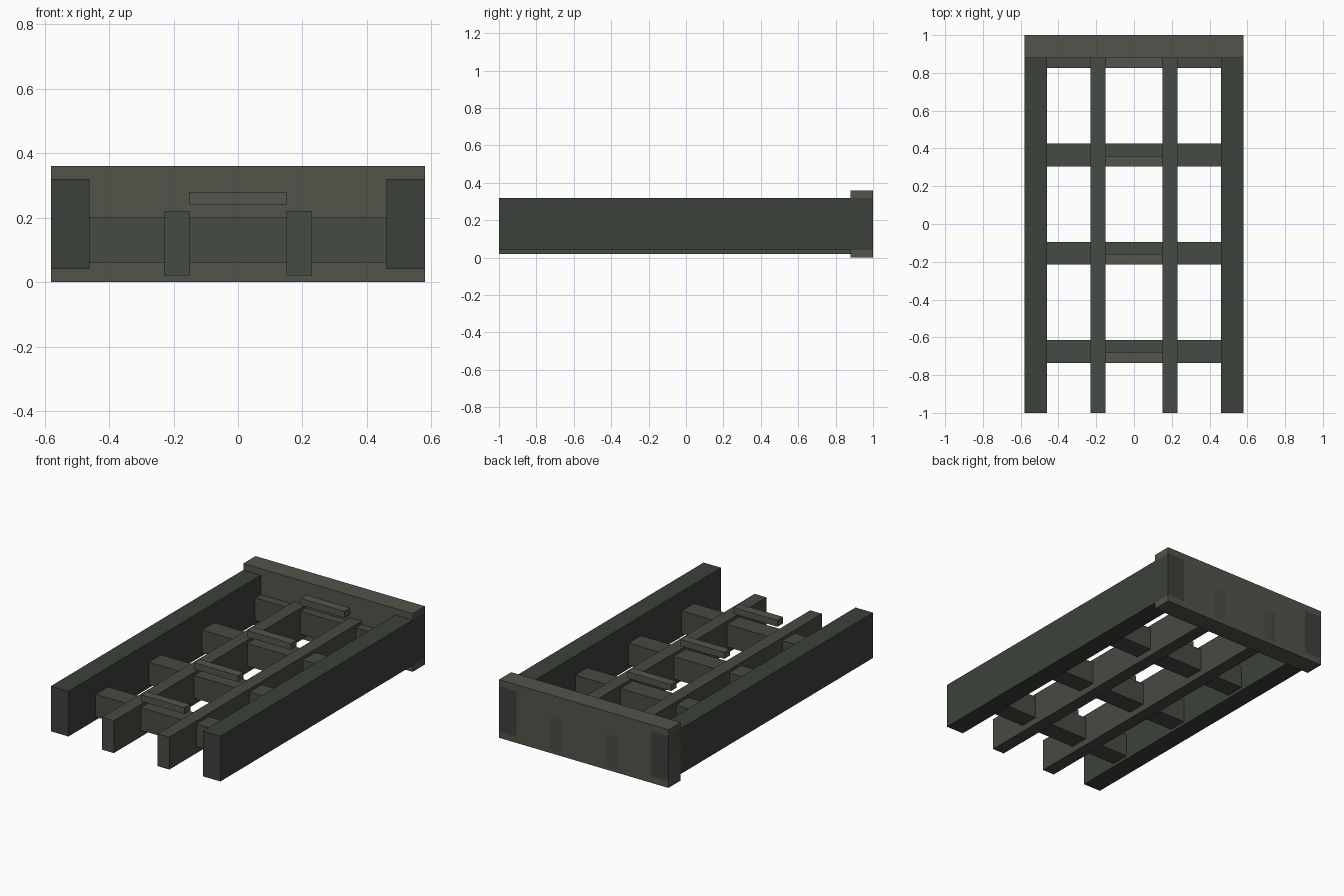
import bpy

if "Cube" in bpy.data.objects:
    bpy.data.objects.remove(bpy.data.objects["Cube"])


def material(name, rgb):
    m = bpy.data.materials.new(name)
    m.diffuse_color = (*rgb, 1)
    m.use_nodes = True
    m.node_tree.nodes["Principled BSDF"].inputs["Base Color"].default_value = m.diffuse_color
    return m


def box(name, xs, ys, zs, mat):
    """Box spanning the given (min, max) ranges."""
    bpy.ops.mesh.primitive_cube_add(size=1)
    o = bpy.context.object
    o.name = name
    o.location = [(a + b) / 2 for a, b in (xs, ys, zs)]
    o.scale = [b - a for a, b in (xs, ys, zs)]
    bpy.ops.object.transform_apply(location=True, rotation=False, scale=True)
    o.data.materials.append(mat)
    return o


dark = material("dark_steel", (0.045, 0.053, 0.042))
mid = material("mid_steel", (0.062, 0.070, 0.056))
olive = material("olive_steel", (0.084, 0.089, 0.068))
worn = material("worn_steel", (0.090, 0.088, 0.072))

# Long rails, mirrored left and right
for side, s in (("left", -1), ("right", 1)):
    box(f"outer_rail_{side}", sorted((s * 0.46, s * 0.58)), (-1, 1), (0.04, 0.32), dark)
    box(f"inner_rail_{side}", sorted((s * 0.15, s * 0.23)), (-1, 1), (0.02, 0.22), mid)

# Cross members with a raised slat above the front half of each
for i in range(4):
    y = -0.735 + 0.52 * i
    box(f"cross_member_{i + 1}", (-0.46, 0.46), (y, y + 0.12), (0.06, 0.20), mid)
    box(f"raised_slat_{i + 1}", (-0.15, 0.15), (y, y + 0.055), (0.24, 0.28), worn)

# End beam closing the back
box("end_beam", (-0.58, 0.58), (0.88, 1), (0, 0.36), olive)
